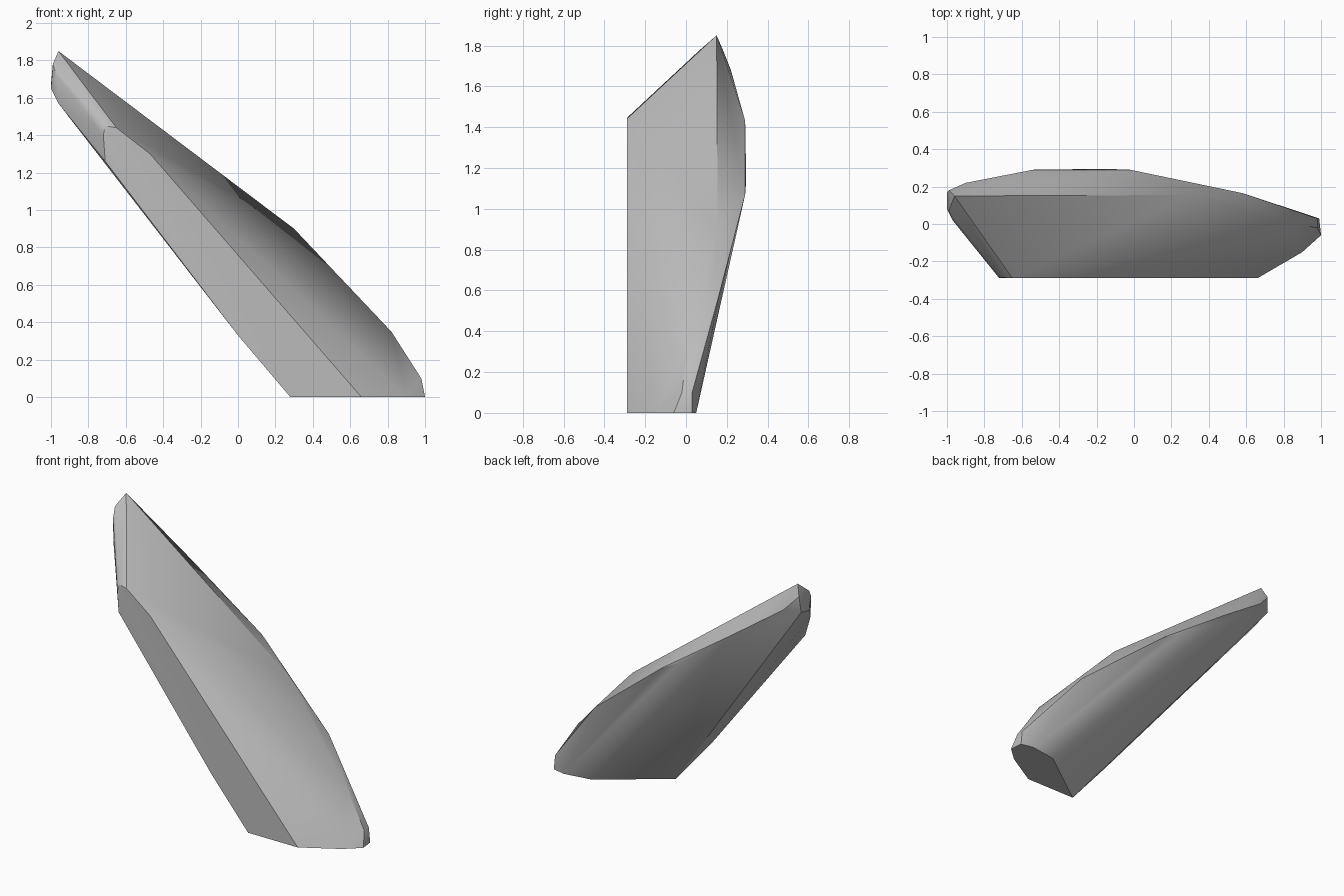
import bpy, bmesh, math

cube = bpy.data.objects.get("Cube")
if cube:
    bpy.data.objects.remove(cube, do_unlink=True)

# Pale stone colour
stone = bpy.data.materials.new("grey_stone")
stone.use_nodes = True
colour = (0.5, 0.5, 0.5, 1)
stone.diffuse_color = colour
stone.node_tree.nodes["Principled BSDF"].inputs["Base Color"].default_value = colour

# Flat foot on the ground
foot = [(0.28, -0.29, 0), (0.66, -0.29, 0), (0.90, -0.15, 0), (1.0, -0.06, 0),
        (0.99, 0.03, 0), (0.90, 0.05, 0), (0.71, 0.02, 0)]
# Flat front face, leaning toward -x
front = [(0.0, -0.29, 0.33), (-0.71, -0.29, 1.26), (-0.72, -0.29, 1.40),
         (-0.71, -0.285, 1.45), (-0.65, -0.29, 1.44), (-0.47, -0.29, 1.30)]
# Upper ridge
ridge = [(0.98, -0.02, 0.10), (0.82, 0.01, 0.35), (0.42, 0.155, 0.77),
         (0.30, 0.155, 0.90), (0.12, 0.155, 1.04)]
# Rounded back
back = [(0.98, 0.03, 0.10), (0.58, 0.165, 0.59), (-0.02, 0.29, 1.07),
        (-0.15, 0.295, 1.14), (-0.46, 0.29, 1.33), (-0.54, 0.29, 1.43),
        (-0.90, 0.22, 1.68)]
# Chipped top end
tip = [(-0.96, 0.15, 1.85), (-0.99, 0.18, 1.78), (-1.0, 0.17, 1.67),
       (-1.0, 0.08, 1.65), (-0.99, 0.07, 1.78), (-0.97, 0.02, 1.72),
       (-0.96, 0.01, 1.57)]

# Wrap the corner points in one convex faceted slab
bm = bmesh.new()
for p in foot + front + ridge + back + tip:
    bm.verts.new(p)
hull = bmesh.ops.convex_hull(bm, input=bm.verts)
loose = {g for g in hull["geom_interior"] + hull["geom_unused"]
         if isinstance(g, bmesh.types.BMVert)}
bmesh.ops.delete(bm, geom=list(loose), context='VERTS')
bmesh.ops.dissolve_limit(bm, angle_limit=math.radians(2),
                         verts=bm.verts, edges=bm.edges)
bmesh.ops.recalc_face_normals(bm, faces=bm.faces)
mesh = bpy.data.meshes.new("leaning_rock")
bm.to_mesh(mesh)
bm.free()
mesh.materials.append(stone)
rock = bpy.data.objects.new("leaning_rock", mesh)
bpy.context.collection.objects.link(rock)

# Soft shading with sharp broken edges
bpy.context.view_layer.objects.active = rock
rock.select_set(True)
bpy.ops.object.shade_smooth_by_angle(angle=math.radians(30))
